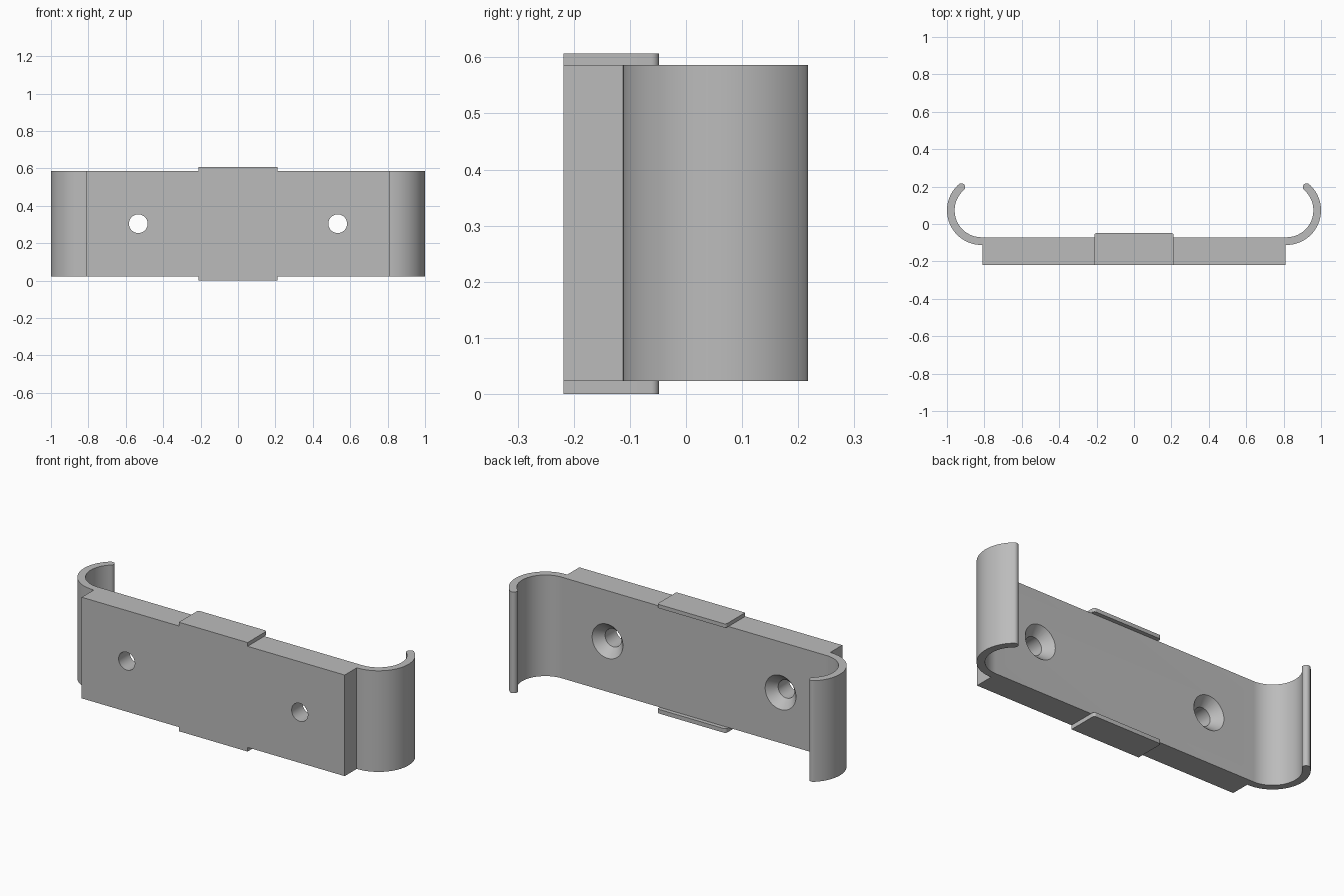
import bpy, bmesh, math
from mathutils import Matrix, Vector

cube = bpy.data.objects.get("Cube")
if cube:
    bpy.data.objects.remove(cube, do_unlink=True)

GREY = (0.5, 0.5, 0.5, 1.0)
mat = bpy.data.materials.new("mid grey")
mat.use_nodes = True
mat.diffuse_color = GREY
mat.node_tree.nodes["Principled BSDF"].inputs["Base Color"].default_value = GREY

Z0, Z1 = 0.023, 0.586          # body height range
FRONT, BACK = -0.218, -0.071   # plate faces
PLATE_X = 0.81


def make_object(name, bm):
    bmesh.ops.recalc_face_normals(bm, faces=bm.faces)
    mesh = bpy.data.meshes.new(name)
    bm.to_mesh(mesh)
    bm.free()
    mesh.materials.append(mat)
    obj = bpy.data.objects.new(name, mesh)
    bpy.context.collection.objects.link(obj)
    return obj


def extrude_outline(name, outline, z0, z1):
    """Prism from an (x, y) outline."""
    bm = bmesh.new()
    face = bm.faces.new([bm.verts.new((x, y, z0)) for x, y in outline])
    top = bmesh.ops.extrude_face_region(bm, geom=[face])["geom"]
    verts = [v for v in top if isinstance(v, bmesh.types.BMVert)]
    bmesh.ops.translate(bm, verts=verts, vec=(0, 0, z1 - z0))
    return make_object(name, bm)


def arc(cx, cy, r, start, end, steps):
    angles = [math.radians(start + (end - start) * i / steps) for i in range(steps + 1)]
    return [(cx + r * math.cos(a), cy + r * math.sin(a)) for a in angles]


def mirrored(half):
    """Complete a right half outline across x = 0."""
    return half + [(-x, y) for x, y in reversed(half)]


def smooth(obj):
    bpy.ops.object.select_all(action="DESELECT")
    obj.select_set(True)
    bpy.context.view_layer.objects.active = obj
    bpy.ops.object.shade_smooth_by_angle(angle=math.radians(30))


# Backing plate with a curled, round-tipped hook at each end
cx, cy, outer, inner, tip = 0.815, 0.073, 0.185, 0.144, 49
mid, thick = (outer + inner) / 2, (outer - inner) / 2
tip_x = cx + mid * math.cos(math.radians(tip))
tip_y = cy + mid * math.sin(math.radians(tip))
half = [(PLATE_X, FRONT), (PLATE_X, cy - outer)]
half += arc(cx, cy, outer, -90, tip, 40)
half += arc(tip_x, tip_y, thick, tip, tip + 180, 12)[1:-1]
half += arc(cx, cy, inner, tip, -90, 40)
body = extrude_outline("plate_with_hooks", mirrored(half), Z0, Z1)

# Countersunk screw holes, wide at the back
for x in (-0.533, 0.533):
    bm = bmesh.new()
    back_to_y = Matrix.Rotation(-math.pi / 2, 4, "X")
    rings = [(-0.25, 0.05), (BACK - 0.05, 0.05), (BACK, 0.095), (-0.03, 0.095)]
    profile = [bm.verts.new((r, 0, h)) for h, r in [(rings[0][0], 0)] + rings + [(rings[-1][0], 0)]]
    edges = [bm.edges.new(pair) for pair in zip(profile, profile[1:])]
    bmesh.ops.spin(bm, geom=profile + edges, cent=(0, 0, 0), axis=(0, 0, 1),
                   angle=math.tau, steps=48, use_merge=True)
    bmesh.ops.remove_doubles(bm, verts=bm.verts, dist=0.0001)
    bm.transform(Matrix.Translation(Vector((x, 0, (Z0 + Z1) / 2))) @ back_to_y)
    cutter = make_object("screw_hole_cutter", bm)
    cutter.hide_render = True
    mod = body.modifiers.new("screw hole", "BOOLEAN")
    mod.operation, mod.solver, mod.object = "DIFFERENCE", "EXACT", cutter
    bpy.context.view_layer.objects.active = body
    bpy.ops.object.modifier_apply(modifier=mod.name)
    bpy.data.objects.remove(cutter, do_unlink=True)
smooth(body)

# Thin centre tabs above and below, with rounded rear corners
r, tab_x, tab_back = 0.014, 0.212, -0.048
tab_half = [(tab_x, FRONT)] + arc(tab_x - r, tab_back - r, r, 0, 90, 8)
for name, z0, z1 in (("bottom_tab", 0.0, Z0), ("top_tab", Z1, 0.607)):
    smooth(extrude_outline(name, mirrored(tab_half), z0, z1))
